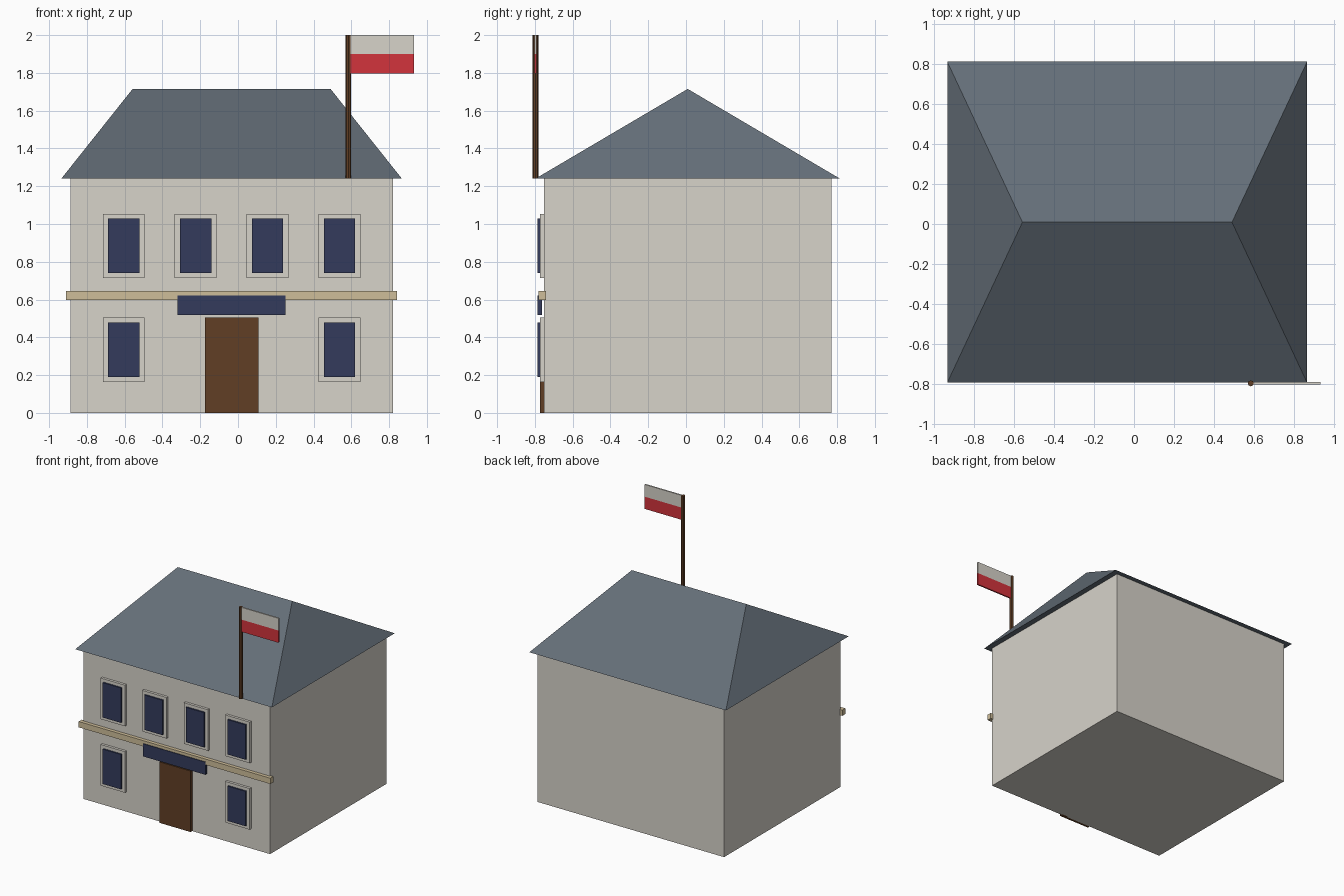
import bpy, bmesh

if "Cube" in bpy.data.objects:
    bpy.data.objects.remove(bpy.data.objects["Cube"])


def material(name, rgb):
    m = bpy.data.materials.new(name)
    lin = [(c / 255 / 12.92) if c <= 10 else ((c / 255 + 0.055) / 1.055) ** 2.4 for c in rgb]
    m.diffuse_color = (*lin, 1)
    m.use_nodes = True
    m.node_tree.nodes["Principled BSDF"].inputs["Base Color"].default_value = m.diffuse_color
    return m


STONE = material("pale stone", (215, 211, 202))
SLATE = material("slate grey", (100, 110, 120))
NAVY = material("navy blue", (51, 59, 92))
WOOD = material("brown wood", (97, 63, 37))
SAND = material("sandstone", (207, 190, 154))
RED = material("flag red", (210, 51, 60))


def finish(bm, name, mat):
    bmesh.ops.recalc_face_normals(bm, faces=bm.faces)
    me = bpy.data.meshes.new(name)
    bm.to_mesh(me)
    bm.free()
    me.materials.append(mat)
    ob = bpy.data.objects.new(name, me)
    bpy.context.collection.objects.link(ob)
    return ob


def box(name, mat, x, y, z):
    """Box from (min, max) ranges on each axis."""
    bm = bmesh.new()
    bmesh.ops.create_cube(bm, size=1)
    for v in bm.verts:
        v.co = [r[0] if c < 0 else r[1] for c, r in zip(v.co, (x, y, z))]
    return finish(bm, name, mat)


CX = -0.034       # centre line of the house
WALL = -0.752     # front wall plane
EAVE = 1.242

# main block
box("walls", STONE, (CX - 0.854, CX + 0.854), (WALL, 0.77), (0, EAVE))

# hipped roof: a box whose top face is pulled in to a ridge
bm = bmesh.new()
bmesh.ops.create_cube(bm, size=1)
for v in bm.verts:
    sx, sy = (1 if v.co.x > 0 else -1), (1 if v.co.y > 0 else -1)
    if v.co.z > 0:
        v.co = (CX + 0.524 * sx, 0.009, 1.715)
    else:
        v.co = (CX + 0.9 * sx, 0.009 + 0.803 * sy, EAVE)
bmesh.ops.remove_doubles(bm, verts=bm.verts, dist=0.0001)
finish(bm, "hipped_roof", SLATE)


# windows: frame with a pane plate in front
def window(name, dx, z):
    x = CX + dx
    box(name + "_frame", STONE, (x - 0.111, x + 0.111), (-0.773, WALL + 0.01), (z - 0.17, z + 0.17))
    box(name + "_pane", NAVY, (x - 0.083, x + 0.083), (-0.786, -0.77), (z - 0.144, z + 0.144))


for i, dx in enumerate((-0.571, -0.19, 0.19, 0.571)):
    window(f"upper_window_{i + 1}", dx, 0.884)
for side, dx in (("left", -0.571), ("right", 0.571)):
    window(f"lower_window_{side}", dx, 0.334)

# door, name board and string course
box("door", WOOD, (CX - 0.142, CX + 0.142), (-0.773, WALL + 0.01), (0, 0.504))
box("door_board", NAVY, (CX - 0.285, CX + 0.285), (-0.786, -0.762), (0.517, 0.622))
box("string_course", SAND, (CX - 0.877, CX + 0.877), (-0.781, -0.742), (0.597, 0.645))

# flagpole and two-stripe flag
PX, PY = 0.584, -0.797
bm = bmesh.new()
bmesh.ops.create_cone(bm, cap_ends=True, segments=8, radius1=0.015, radius2=0.015, depth=2.0 - EAVE)
bmesh.ops.translate(bm, verts=bm.verts, vec=(PX, PY, (2.0 + EAVE) / 2))
finish(bm, "flagpole", WOOD)
box("flag_upper_stripe", STONE, (PX + 0.01, 0.932), (PY - 0.006, PY + 0.006), (1.899, 2.0))
box("flag_lower_stripe", RED, (PX + 0.01, 0.932), (PY - 0.006, PY + 0.006), (1.798, 1.899))
